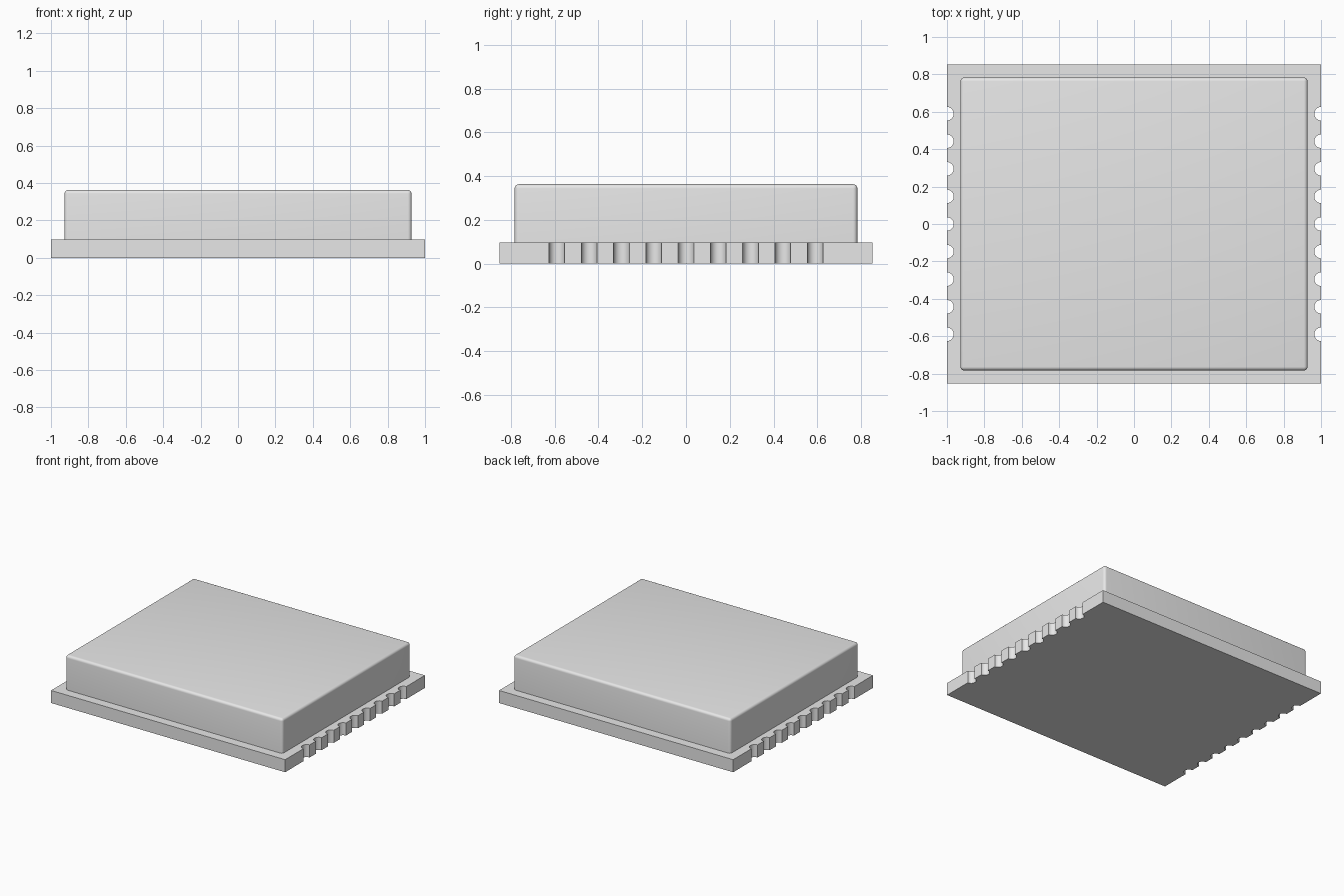
import bpy, bmesh, math

cube = bpy.data.objects.get("Cube")
if cube:
    bpy.data.objects.remove(cube, do_unlink=True)

HALF_X, HALF_Y, BASE_H = 1.0, 0.853, 0.097
LID_X, LID_Y, LID_TOP = 0.928, 0.783, 0.363
PITCH, NOTCH_R, NOTCHES, ARC = 0.1475, 0.036, 9, 16

grey = bpy.data.materials.new("light_grey")
grey.use_nodes = True
grey.diffuse_color = (0.8, 0.8, 0.8, 1)
grey.node_tree.nodes["Principled BSDF"].inputs["Base Color"].default_value = (0.8, 0.8, 0.8, 1)


def prism(name, outline, z0, z1):
    """Extrude a closed outline between two heights."""
    bm = bmesh.new()
    face = bm.faces.new([bm.verts.new((x, y, z0)) for x, y in outline])
    top = bmesh.ops.extrude_face_region(bm, geom=[face])["geom"]
    verts = [v for v in top if isinstance(v, bmesh.types.BMVert)]
    bmesh.ops.translate(bm, verts=verts, vec=(0, 0, z1 - z0))
    bmesh.ops.recalc_face_normals(bm, faces=bm.faces)
    mesh = bpy.data.meshes.new(name)
    bm.to_mesh(mesh)
    bm.free()
    mesh.materials.append(grey)
    obj = bpy.data.objects.new(name, mesh)
    bpy.context.collection.objects.link(obj)
    return obj


def smooth(obj):
    bpy.ops.object.select_all(action="DESELECT")
    obj.select_set(True)
    bpy.context.view_layer.objects.active = obj
    bpy.ops.object.shade_smooth_by_angle(angle=math.radians(35))


# Circuit board with half-round notches along both sides
right_edge = [(HALF_X, -HALF_Y)]
for i in range(NOTCHES):
    y = (i - (NOTCHES - 1) / 2) * PITCH
    for k in range(ARC + 1):
        a = math.pi * k / ARC
        right_edge.append((HALF_X - NOTCH_R * math.sin(a), y - NOTCH_R * math.cos(a)))
right_edge.append((HALF_X, HALF_Y))
left_edge = [(-x, -y) for x, y in right_edge]
board = prism("board", right_edge + left_edge, 0, BASE_H)
smooth(board)

# Shield can with rounded upper and corner edges
corners = [(-LID_X, -LID_Y), (LID_X, -LID_Y), (LID_X, LID_Y), (-LID_X, LID_Y)]
lid = prism("shield_lid", corners, BASE_H, LID_TOP)
bm = bmesh.new()
bm.from_mesh(lid.data)
rounded = [e for e in bm.edges if max(v.co.z for v in e.verts) > BASE_H + 0.01]
bmesh.ops.bevel(bm, geom=rounded, offset=0.02, segments=5, profile=0.5, affect="EDGES")
bm.to_mesh(lid.data)
bm.free()
smooth(lid)
